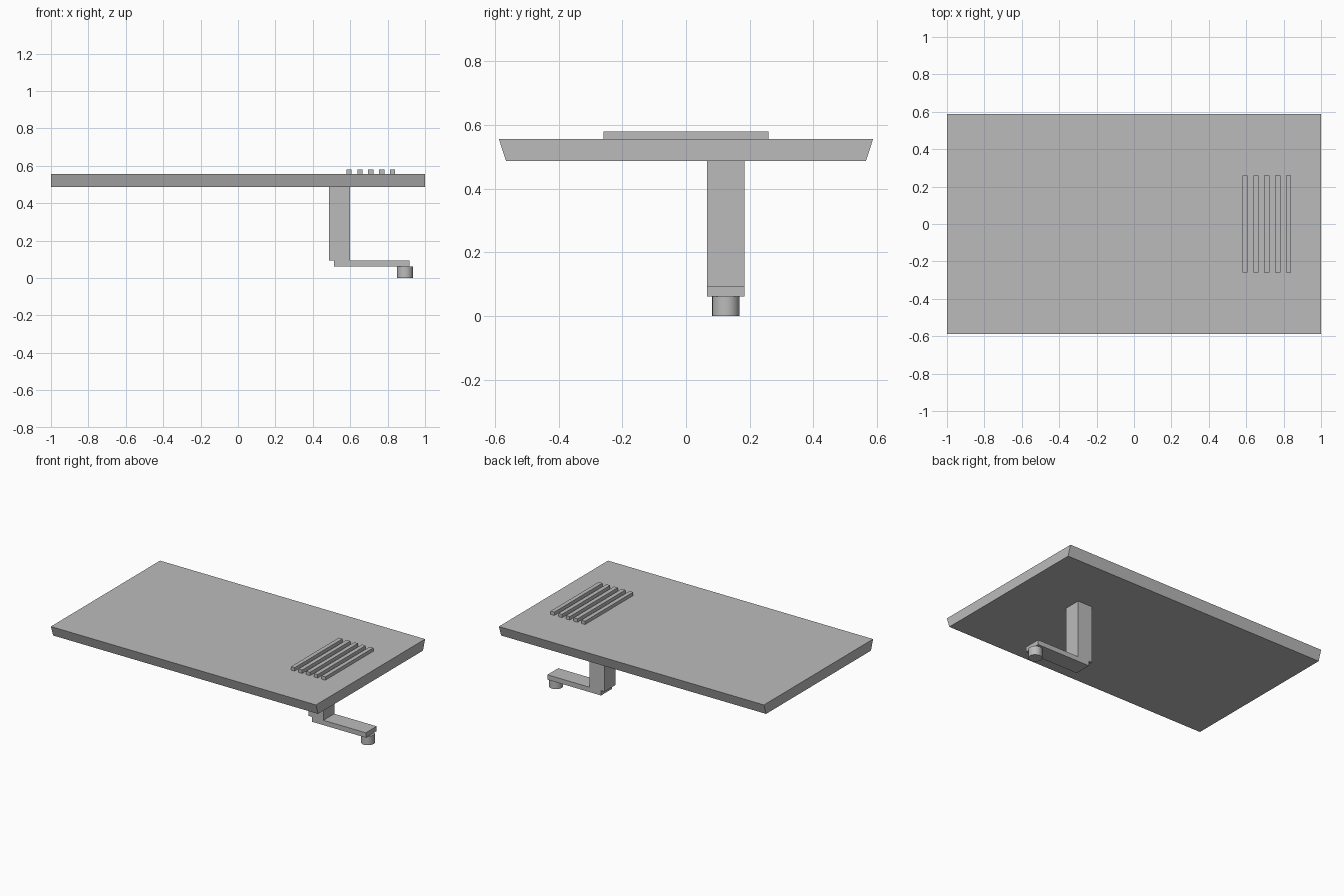
import bpy
import bmesh
from math import radians

cube = bpy.data.objects.get("Cube")
if cube:
    bpy.data.objects.remove(cube, do_unlink=True)

# Single plain grey
grey = bpy.data.materials.new("light_grey")
grey.use_nodes = True
colour = (0.5, 0.5, 0.5, 1)
grey.diffuse_color = colour
grey.node_tree.nodes["Principled BSDF"].inputs["Base Color"].default_value = colour


def add_object(name, bm):
    mesh = bpy.data.meshes.new(name)
    bm.to_mesh(mesh)
    bm.free()
    mesh.materials.append(grey)
    obj = bpy.data.objects.new(name, mesh)
    bpy.context.collection.objects.link(obj)
    return obj


def box(name, x, y, z, bottom_inset=0):
    """Box from (low, high) ranges; the lower front and back edges can be drawn in."""
    bm = bmesh.new()
    bmesh.ops.create_cube(bm, size=1)
    for v in bm.verts:
        right, back, up = (c > 0 for c in v.co)
        inset = 0 if up else bottom_inset
        v.co = (x[right], y[back] + (-inset if back else inset), z[up])
    return add_object(name, bm)


# Broad top with sloping front and back edges
box("tabletop", (-1, 1), (-0.588, 0.588), (0.486, 0.556), bottom_inset=0.023)

# Row of raised ribs
for i in range(5):
    x = 0.58 + i * 0.058
    box(f"rib_{i + 1}", (x, x + 0.028), (-0.259, 0.259), (0.556, 0.579))

# Post and offset arm beneath the top
depth = (0.066, 0.183)
box("post", (0.487, 0.599), depth, (0.094, 0.486))
box("arm", (0.513, 0.918), depth, (0.061, 0.094))

# Round foot at the end of the arm
bm = bmesh.new()
bmesh.ops.create_cone(bm, cap_ends=True, segments=24, radius1=0.043,
                      radius2=0.043, depth=0.061)
bmesh.ops.translate(bm, verts=bm.verts, vec=(0.893, 0.125, 0.0305))
foot = add_object("foot", bm)
bpy.ops.object.select_all(action="DESELECT")
foot.select_set(True)
bpy.context.view_layer.objects.active = foot
bpy.ops.object.shade_smooth_by_angle(angle=radians(30))
